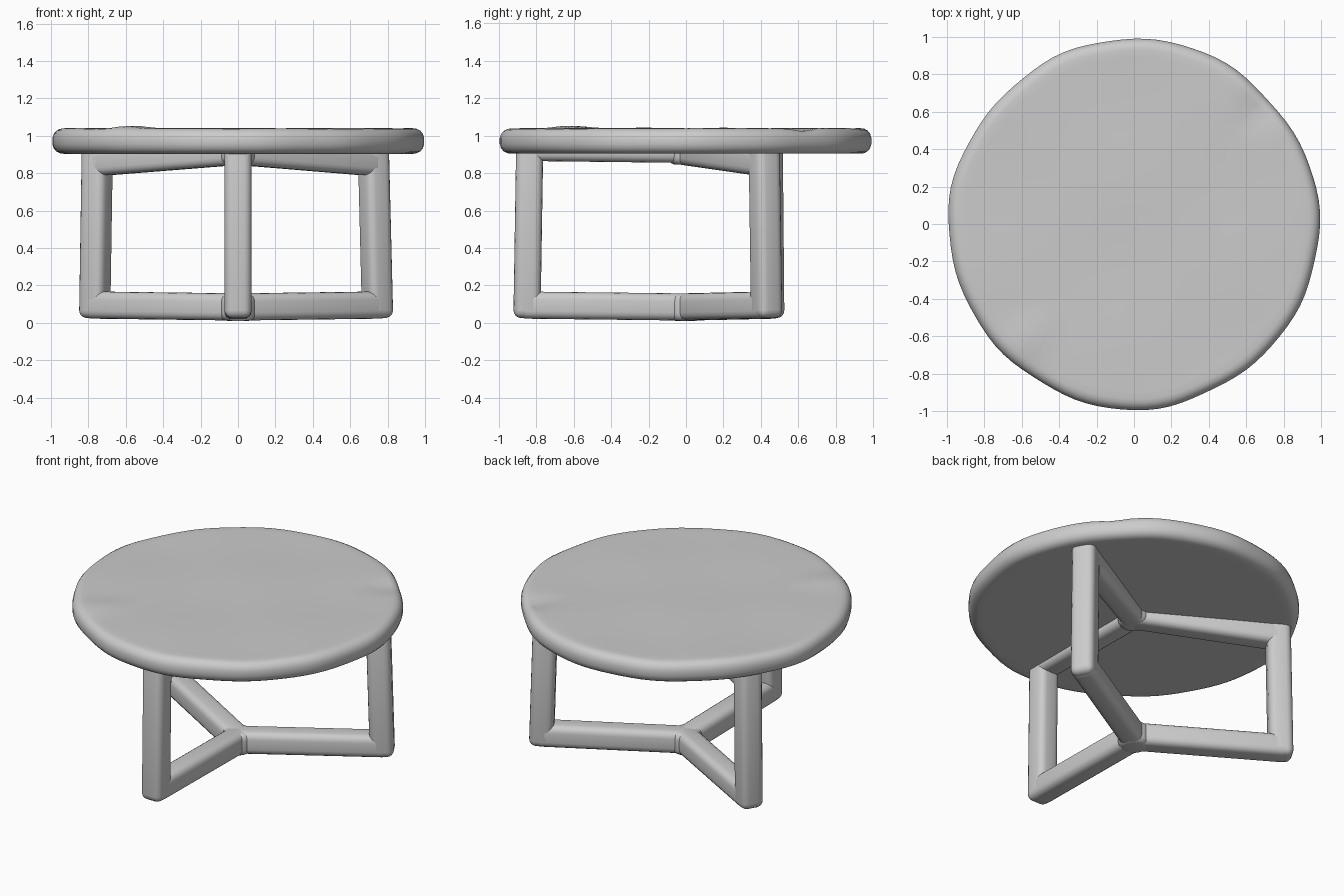
import bpy, bmesh, math
from mathutils import Vector, Matrix

cube = bpy.data.objects.get("Cube")
if cube:
    bpy.data.objects.remove(cube, do_unlink=True)

clay = bpy.data.materials.new("clay grey")
clay.use_nodes = True
GREY = (0.6, 0.6, 0.6, 1)
clay.diffuse_color = GREY
clay.node_tree.nodes["Principled BSDF"].inputs["Base Color"].default_value = GREY


def finish(name, bm):
    """Turn a bmesh into a smooth-shaded object."""
    bmesh.ops.recalc_face_normals(bm, faces=bm.faces)
    mesh = bpy.data.meshes.new(name)
    bm.to_mesh(mesh)
    bm.free()
    mesh.materials.append(clay)
    obj = bpy.data.objects.new(name, mesh)
    bpy.context.collection.objects.link(obj)
    bpy.ops.object.select_all(action='DESELECT')
    obj.select_set(True)
    bpy.context.view_layer.objects.active = obj
    bpy.ops.object.shade_smooth_by_angle(angle=math.radians(50))
    return obj


def beam(name, start, end, side, size=0.145, extend=0.0):
    """Rounded square bar between two points; side is its sideways axis."""
    start, end = Vector(start), Vector(end)
    along = (end - start).normalized()
    up = along.cross(side).normalized()
    across = up.cross(along)
    length = (end - start).length + 2 * extend
    frame = Matrix((across, up, along)).transposed().to_4x4()
    frame.translation = (start + end) / 2
    bm = bmesh.new()
    bmesh.ops.create_cube(bm, size=1)
    bmesh.ops.scale(bm, vec=(size, size, length), verts=bm.verts)
    bmesh.ops.bevel(bm, geom=bm.edges[:], offset=0.042, segments=4,
                    profile=0.5, affect='EDGES')
    bmesh.ops.transform(bm, matrix=frame, verts=bm.verts)
    return finish(name, bm)


# Tabletop: a lathed disc with a hand-shaped, rounded rim
def wobble(a):
    return (0.988 + 0.006 * math.cos(4 * a + 0.2) + 0.004 * math.sin(7 * a)
            + 0.003 * math.sin(13 * a + 1))


def lump(x, y, cx, cy, height, spread):
    return height * math.exp(-((x - cx) ** 2 + (y - cy) ** 2) / spread ** 2)


SEGMENTS, RIM = 96, 9
profile = [(r / 10, 1.04) for r in range(1, 10)]
for i in range(RIM + 1):
    t = math.pi * (0.5 - i / RIM)
    c, s = math.cos(t), math.sin(t)
    profile.append((0.94 + 0.06 * c, 0.972 + 0.068 * math.copysign(abs(s) ** 0.8, s)))
profile += [(r / 10, 0.904) for r in range(9, 0, -1)]

bm = bmesh.new()
rings = []
for r, z in profile:
    ring = []
    for k in range(SEGMENTS):
        a = math.tau * k / SEGMENTS
        x, y = r * wobble(a) * math.cos(a), r * wobble(a) * math.sin(a)
        dz = 0
        if z > 1:
            dz = (lump(x, y, -0.57, -0.62, 0.018, 0.1)
                  - lump(x, y, 0.66, 0.6, 0.02, 0.08)
                  + 0.003 * math.sin(5 * x + 2) * math.sin(7 * y))
        ring.append(bm.verts.new((x, y, z + dz)))
    rings.append(ring)
for lower, upper in zip(rings, rings[1:]):
    for k in range(SEGMENTS):
        n = (k + 1) % SEGMENTS
        bm.faces.new((lower[k], lower[n], upper[n], upper[k]))
bm.faces.new(rings[0])
bm.faces.new(rings[-1])
finish("tabletop", bm)

# Three legs, each tied to the centre by a lower and an upper rail:
# name, direction, foot radius, top radius, underside heights of the upper rail
ARMS = [
    ("front", -90, 0.85, 0.835, 0.865, 0.855),
    ("back_left", 30, 0.862, 0.835, 0.785, 0.845),
    ("back_right", 150, 0.885, 0.868, 0.785, 0.845),
]
HALF = 0.0725
for name, degrees, foot, head, outer, inner in ARMS:
    a = math.radians(degrees)
    out = Vector((math.cos(a), math.sin(a), 0))
    side = Vector((-out.y, out.x, 0))

    def at(radius, z):
        return out * radius + Vector((0, 0, z))

    beam(name + "_leg", at(foot, 0.025), at(head, 0.96), side)
    beam(name + "_lower_rail", at(0, 0.085), at(foot, 0.095), side, extend=0.045)
    beam(name + "_upper_rail", at(0, inner + HALF), at(head, outer + HALF), side,
         extend=0.03)

# Rounded hubs where the rails meet
for name, z in (("lower_hub", 0.083), ("upper_hub", 0.918)):
    bm = bmesh.new()
    bmesh.ops.create_cone(bm, cap_ends=True, segments=24, radius1=0.095,
                          radius2=0.095, depth=0.145,
                          matrix=Matrix.Translation((0, 0, z)))
    rim = [e for e in bm.edges if abs(e.verts[0].co.z - e.verts[1].co.z) < 0.01]
    bmesh.ops.bevel(bm, geom=rim, offset=0.04, segments=4, profile=0.5, affect='EDGES')
    finish(name, bm)
